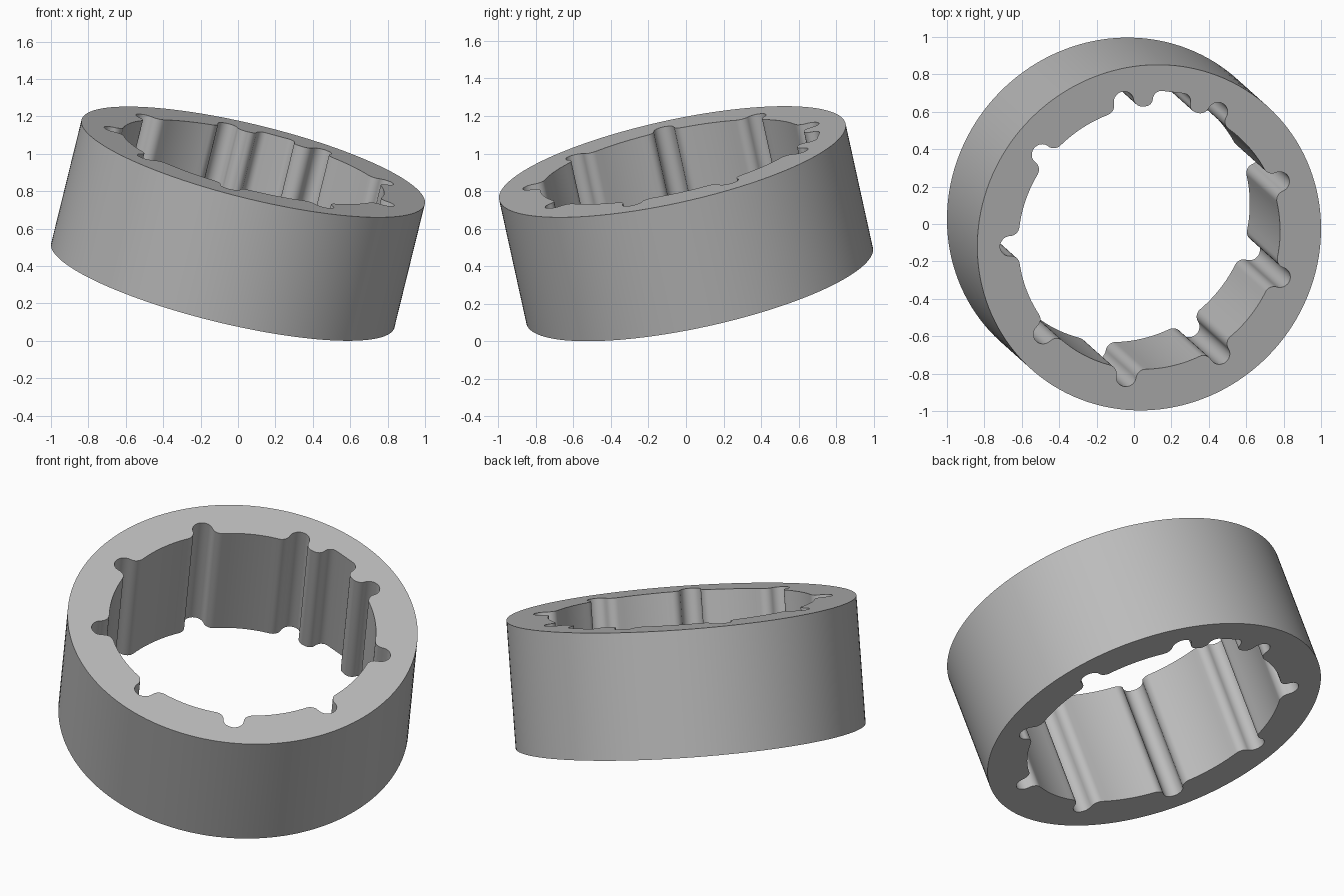
import bpy
import bmesh
from math import sin, cos, asin, sqrt, pi, radians, tau
from mathutils import Vector

cube = bpy.data.objects.get("Cube")
if cube:
    bpy.data.objects.remove(cube)

OUTER, BORE, HEIGHT = 0.945, 0.72, 0.695
AXIS = Vector((0.2336, -0.209, 0.9496)).normalized()


def arc(cx, cy, r, start, end, steps=8):
    """Points along an arc, from start to end angle."""
    return [(cx + r * cos(start + (end - start) * i / steps),
             cy + r * sin(start + (end - start) * i / steps))
            for i in range(steps + 1)]


def groove(angle, half_width, corner, top, lip):
    """Groove outline: rounded lip, wall, rounded floor, mirrored; runs anticlockwise."""
    lip_x = half_width + lip
    lip_y = sqrt((BORE + lip) ** 2 - lip_x ** 2)
    tilt = asin(lip_x / (BORE + lip))
    side = arc(lip_x, lip_y, lip, -pi / 2 - tilt, -pi)
    side += arc(half_width - corner, top - corner, corner, 0, pi / 2)
    outline = side + [(-x, y) for x, y in reversed(side)]
    a = radians(angle) - pi / 2
    points = [(x * cos(a) - y * sin(a), x * sin(a) + y * cos(a)) for x, y in outline]
    return radians(angle) - tilt, radians(angle) + tilt, points


# Nine even round grooves and one wide, shallow slot
grooves = [groove(22 + 40 * i, 0.055, 0.055, 0.82, 0.05) for i in range(9)]
grooves.append(groove(82, 0.105, 0.045, 0.80, 0.04))
grooves.sort(key=lambda g: g[0])

# Bore outline: grooves joined by arcs of the bore circle
bore = []
for i, (start, end, points) in enumerate(grooves):
    bore += points
    following = grooves[(i + 1) % len(grooves)][0] + (tau if i + 1 == len(grooves) else 0)
    bore += arc(0, 0, BORE, end, following, 10)[1:-1]
rim = arc(0, 0, OUTER, 0, tau, 144)[:-1]

# Fill the ring between the two outlines and extrude it
bm = bmesh.new()
for outline in (rim, bore):
    verts = []
    for x, y in outline:
        p = Vector((x, y, -HEIGHT / 2))
        if not verts or (verts[-1].co - p).length > 1e-4:
            verts.append(bm.verts.new(p))
    for a, b in zip(verts, verts[1:] + verts[:1]):
        bm.edges.new((a, b))
bmesh.ops.triangle_fill(bm, use_beauty=True, edges=bm.edges[:], normal=(0, 0, 1))
result = bmesh.ops.extrude_face_region(bm, geom=bm.faces[:], use_keep_orig=True)
moved = [v for v in result["geom"] if isinstance(v, bmesh.types.BMVert)]
bmesh.ops.translate(bm, verts=moved, vec=(0, 0, HEIGHT))
bmesh.ops.recalc_face_normals(bm, faces=bm.faces[:])

# Tilt the ring and rest it on the ground
turn = Vector((0, 0, 1)).rotation_difference(AXIS).to_matrix()
bmesh.ops.rotate(bm, verts=bm.verts[:], cent=(0, 0, 0), matrix=turn)
lowest = min(v.co.z for v in bm.verts)
bmesh.ops.translate(bm, verts=bm.verts[:], vec=(0, 0, -lowest))

mesh = bpy.data.meshes.new("grooved_ring")
bm.to_mesh(mesh)
bm.free()
ring = bpy.data.objects.new("grooved_ring", mesh)
bpy.context.collection.objects.link(ring)

grey = bpy.data.materials.new("plain_grey")
grey.use_nodes = True
grey.diffuse_color = (0.5, 0.5, 0.5, 1)
grey.node_tree.nodes["Principled BSDF"].inputs["Base Color"].default_value = (0.5, 0.5, 0.5, 1)
mesh.materials.append(grey)

bpy.ops.object.select_all(action="DESELECT")
ring.select_set(True)
bpy.context.view_layer.objects.active = ring
bpy.ops.object.shade_smooth_by_angle(angle=radians(30))
